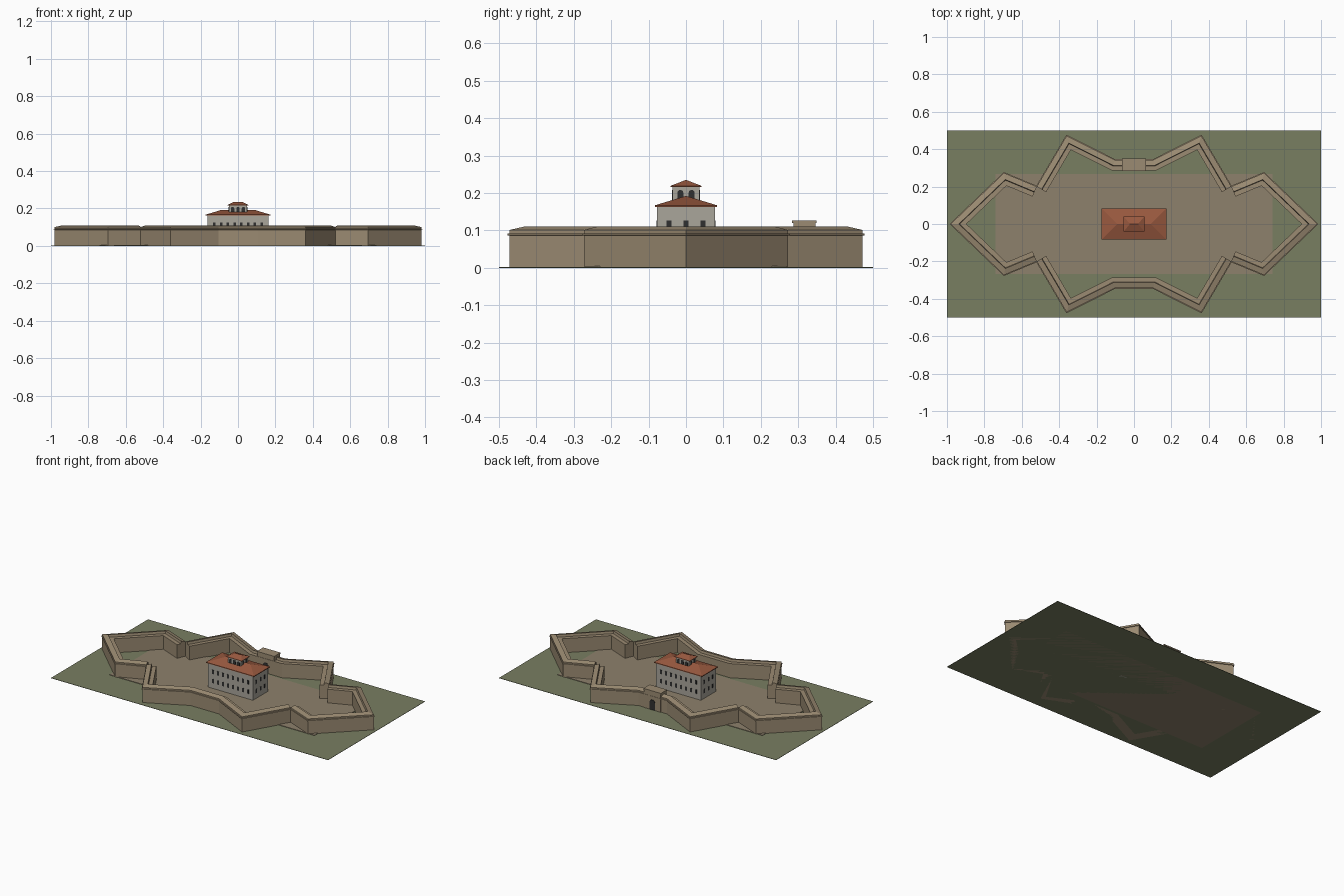
import bpy, bmesh, math
from mathutils import Vector, Matrix

if "Cube" in bpy.data.objects:
    bpy.data.objects.remove(bpy.data.objects["Cube"])


def material(name, rgb):
    m = bpy.data.materials.new(name)
    m.diffuse_color = (*rgb, 1)
    m.use_nodes = True
    m.node_tree.nodes["Principled BSDF"].inputs["Base Color"].default_value = m.diffuse_color
    return m


GRASS = material("grass", (0.19, 0.21, 0.12))
EARTH = material("earth", (0.27, 0.22, 0.15))
STONE = material("sandstone", (0.33, 0.26, 0.17))
PLASTER = material("plaster", (0.40, 0.38, 0.33))
TILE = material("roof_tile", (0.32, 0.10, 0.05))
DARK = material("opening", (0.03, 0.03, 0.03))


def finish(name, bm, mat):
    bmesh.ops.recalc_face_normals(bm, faces=bm.faces)
    me = bpy.data.meshes.new(name)
    bm.to_mesh(me)
    bm.free()
    me.materials.append(mat)
    ob = bpy.data.objects.new(name, me)
    bpy.context.collection.objects.link(ob)
    return ob


def box(name, lo, hi, mat):
    bm = bmesh.new()
    lo, hi = Vector(lo), Vector(hi)
    m = Matrix.Translation((lo + hi) / 2) @ Matrix.Diagonal((*(hi - lo), 1))
    bmesh.ops.create_cube(bm, size=1, matrix=m)
    return finish(name, bm, mat)


def hip_roof(name, hx, hy, z0, z1, ridge, mat, lip=0.005):
    bm = bmesh.new()
    rings = [[bm.verts.new((sx * hx, sy * hy, z)) for sx, sy in ((-1, -1), (1, -1), (1, 1), (-1, 1))]
             for z in (z0, z0 + lip)]
    a, b = rings
    l, r = bm.verts.new((-ridge, 0, z1)), bm.verts.new((ridge, 0, z1))
    bm.faces.new(a)
    for i in range(4):
        j = (i + 1) % 4
        bm.faces.new((a[i], a[j], b[j], b[i]))
    for f in ((b[0], b[1], r, l), (b[1], b[2], r), (b[2], b[3], l, r), (b[3], b[0], l)):
        bm.faces.new(f)
    return finish(name, bm, mat)


def opening(bm, loc, angle, w, h, depth=0.003, arched=False):
    """Thin panel standing at loc; angle 0 faces -y."""
    pts = [(-w / 2, 0), (w / 2, 0)]
    if arched:
        s = h - w / 2
        pts += [(w / 2 * math.cos(t * math.pi / 8), s + w / 2 * math.sin(t * math.pi / 8)) for t in range(9)]
    else:
        pts += [(w / 2, h), (-w / 2, h)]
    m = Matrix.Translation(loc) @ Matrix.Rotation(angle, 4, 'Z')
    front, back = [[bm.verts.new(m @ Vector((u, y, v))) for u, v in pts] for y in (-depth / 2, depth / 2)]
    bm.faces.new(front)
    bm.faces.new(back[::-1])
    for i in range(len(pts)):
        j = (i + 1) % len(pts)
        bm.faces.new((front[i], back[i], back[j], front[j]))


# Wall section (inward offset, height): cordon, sloped parapet, wall walk
SECTION = [(0, 0), (0, .086), (-.004, .087), (-.004, .091), (0, .092), (0, .101),
           (.03, .110), (.033, .094), (.058, .094), (.058, 0)]


def rampart(name, path):
    """Sweep the section along a clockwise path with mitred corners and butt ends."""
    pts = [Vector(p) for p in path]
    dirs = [(b - a).normalized() for a, b in zip(pts, pts[1:])]
    norms = [Vector((d.y, -d.x)) for d in dirs]
    bm = bmesh.new()
    rows = []
    for i, p in enumerate(pts):
        n0, n1 = norms[max(i - 1, 0)], norms[min(i, len(norms) - 1)]
        mit = (n0 + n1) / (1 + n0.dot(n1))
        rows.append([bm.verts.new((p.x + mit.x * o, p.y + mit.y * o, z)) for o, z in SECTION])
    k = len(SECTION)
    for a, b in zip(rows, rows[1:]):
        for i in range(k):
            j = (i + 1) % k
            bm.faces.new((a[i], a[j], b[j], b[i]))
    bm.faces.new(rows[0])
    bm.faces.new(rows[-1][::-1])
    return finish(name, bm, STONE)


# Ground and courtyard
box("ground", (-1, -.5, 0), (1, .5, .002), GRASS)
box("courtyard", (-.74, -.268, 0), (.74, .268, .005), EARTH)

# Star-shaped ramparts: long sides and pointed ends
long_side = [(-.52, .2), (-.36, .472), (-.103, .343), (.103, .343), (.36, .472), (.52, .2)]
end_side = [(.52, .2), (.695, .273), (.98, 0), (.695, -.273), (.52, -.2)]
for path, names in ((long_side, ("back", "front")), (end_side, ("right", "left"))):
    rampart(names[0] + "_rampart", path)
    rampart(names[1] + "_rampart", [(-x, -y) for x, y in path])

# Gatehouse in the back wall
box("gatehouse", (-.06, .287, 0), (.06, .346, .122), STONE)
box("gatehouse_cap", (-.063, .284, .12), (.063, .349, .127), STONE)
bm = bmesh.new()
opening(bm, (0, .347, .003), math.pi, .04, .065, .004, True)
opening(bm, (0, .286, .005), 0, .04, .065, .004, True)
finish("gate_openings", bm, DARK)

# Central building with hipped roof
box("main_building", (-.162, -.077, 0), (.162, .077, .165), PLASTER)
hip_roof("main_roof", .173, .083, .162, .192, .09, TILE)
bm = bmesh.new()
for z in (.04, .1):
    for s, ang in ((-1, 0), (1, math.pi)):
        for i in range(8):
            opening(bm, ((i - 3.5) * .036, s * .077, z), ang, .013, .026)
        for i in (-1, 0, 1):
            opening(bm, (-s * .162, i * .045, z), ang - math.pi / 2, .013, .026)
finish("windows", bm, DARK)

# Rooftop lantern with arched openings
box("lantern", (-.048, -.036, .165), (.048, .036, .218), PLASTER)
hip_roof("lantern_roof", .056, .041, .216, .235, .022, TILE, .003)
bm = bmesh.new()
for s, ang in ((-1, 0), (1, math.pi)):
    for i in (-1, 0, 1):
        opening(bm, (i * .029, s * .036, .18), ang, .018, .028, arched=True)
    for i in (-.5, .5):
        opening(bm, (-s * .048, i * .03, .184), ang - math.pi / 2, .016, .024, arched=True)
finish("lantern_openings", bm, DARK)
